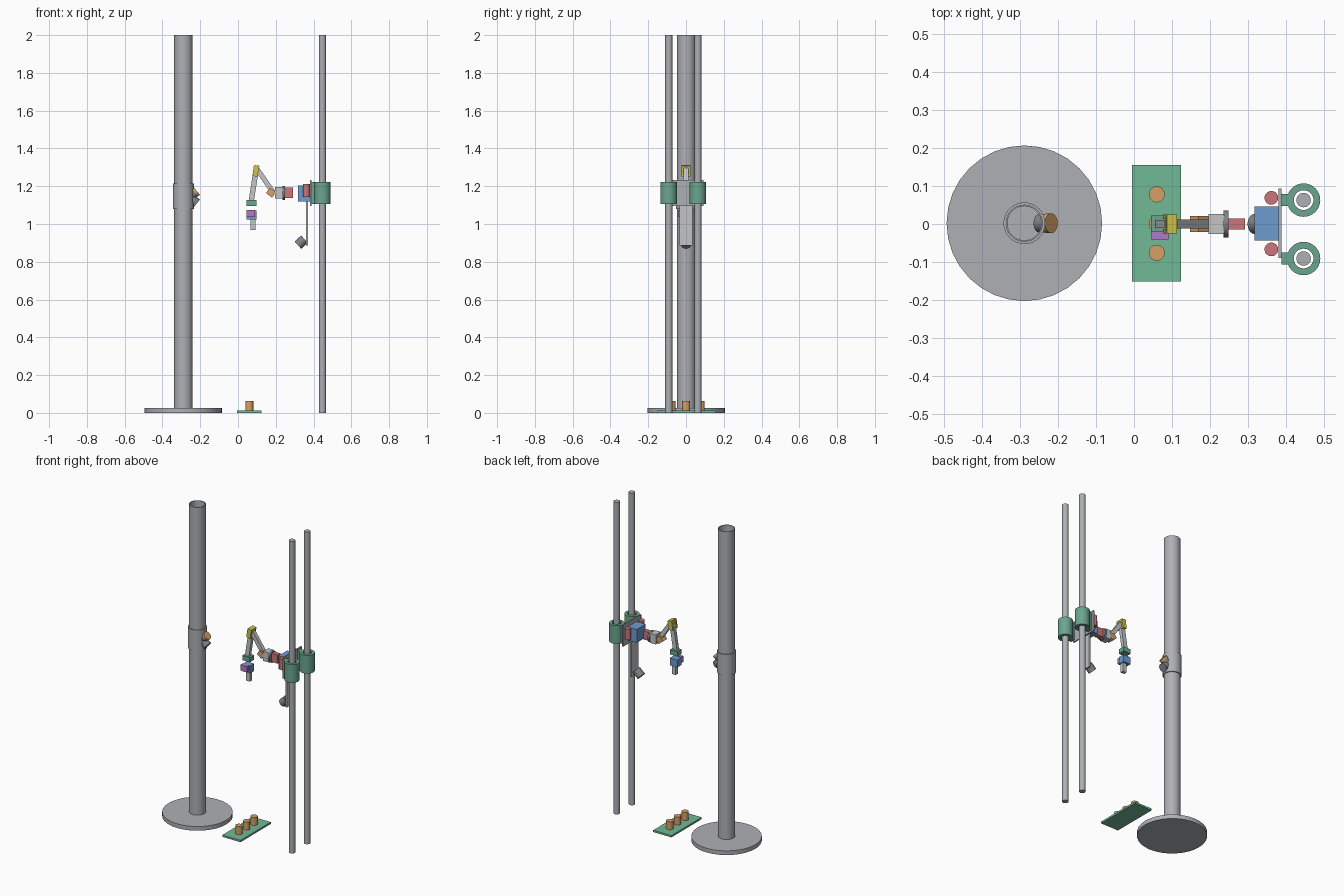
import bpy
import bmesh
from math import radians
from mathutils import Vector

cube = bpy.data.objects.get("Cube")
if cube:
    bpy.data.objects.remove(cube, do_unlink=True)


def linear(c):
    return c / 12.92 if c <= 0.04045 else ((c + 0.055) / 1.055) ** 2.4


def material(name, r, g, b):
    m = bpy.data.materials.new(name)
    m.use_nodes = True
    col = (linear(r), linear(g), linear(b), 1)
    m.diffuse_color = col
    m.node_tree.nodes["Principled BSDF"].inputs["Base Color"].default_value = col
    return m


GREY = material("steel grey", 0.68, 0.69, 0.71)
LIGHT = material("light grey", 0.76, 0.77, 0.78)
DARK = material("dark grey", 0.5, 0.51, 0.53)
TEAL = material("clamp green", 0.42, 0.65, 0.56)
GREEN = material("board green", 0.45, 0.73, 0.59)
ORANGE = material("orange", 0.84, 0.63, 0.4)
RED = material("red", 0.8, 0.46, 0.47)
BLUE = material("blue", 0.43, 0.61, 0.81)
YELLOW = material("yellow", 0.82, 0.77, 0.29)
PURPLE = material("purple", 0.7, 0.47, 0.8)


def box(name, x, y, z, mat, tilt=0):
    """Box from (min, max) ranges, tilted about its centre in the xz plane."""
    spans = (x, y, z)
    bpy.ops.mesh.primitive_cube_add(size=1, location=[(a + b) / 2 for a, b in spans])
    ob = bpy.context.object
    ob.name = name
    for v in ob.data.vertices:
        v.co = [c * (b - a) for c, (a, b) in zip(v.co, spans)]
    ob.rotation_euler.y = radians(tilt)
    ob.data.materials.append(mat)
    return ob


def cylinder(name, start, end, radius, mat, sides=32):
    """Solid cylinder between two points."""
    a, b = Vector(start), Vector(end)
    bpy.ops.mesh.primitive_cylinder_add(vertices=sides, radius=radius,
                                        depth=(b - a).length, location=(a + b) / 2)
    ob = bpy.context.object
    ob.name = name
    ob.rotation_euler = (b - a).to_track_quat('Z', 'Y').to_euler()
    ob.data.materials.append(mat)
    bpy.ops.object.shade_smooth_by_angle()
    return ob


def tube(name, x, y, z, outer, inner, mat, sides=32):
    """Upright hollow tube spun from a rectangular profile."""
    bm = bmesh.new()
    pts = [(inner, z[0]), (outer, z[0]), (outer, z[1]), (inner, z[1])]
    vs = [bm.verts.new((r, 0, h)) for r, h in pts]
    edges = [bm.edges.new((vs[i], vs[(i + 1) % 4])) for i in range(4)]
    bmesh.ops.spin(bm, geom=vs + edges, axis=(0, 0, 1), cent=(0, 0, 0),
                   angle=radians(360), steps=sides)
    bmesh.ops.remove_doubles(bm, verts=bm.verts, dist=0.0001)
    bmesh.ops.recalc_face_normals(bm, faces=bm.faces)
    me = bpy.data.meshes.new(name)
    bm.to_mesh(me)
    bm.free()
    ob = bpy.data.objects.new(name, me)
    ob.location = (x, y, 0)
    me.materials.append(mat)
    bpy.context.collection.objects.link(ob)
    bpy.ops.object.select_all(action='DESELECT')
    ob.select_set(True)
    bpy.context.view_layer.objects.active = ob
    bpy.ops.object.shade_smooth_by_angle()
    return ob


def beam(name, start, end, width, half_y, mat):
    """Flat bar between two xz points."""
    a, b = Vector((start[0], 0, start[1])), Vector((end[0], 0, end[1]))
    mid, length = (a + b) / 2, (b - a).length
    ob = box(name, (mid.x - width / 2, mid.x + width / 2), (-half_y, half_y),
             (mid.z - length / 2, mid.z + length / 2), mat)
    ob.rotation_euler = (0, (b - a).angle(Vector((0, 0, 1))) * (1 if b.x > a.x else -1), 0)
    return ob


# Pillar on a round foot, with a sleeve
PX, PY = -0.289, 0.002
cylinder("pillar_foot", (PX, PY, 0), (PX, PY, 0.027), 0.205, GREY)
tube("pillar", PX, PY, (0.027, 2), 0.049, 0.045, GREY)
tube("pillar_sleeve", PX, PY, (1.08, 1.215), 0.055, 0.048, GREY)

# Two lamps on the sleeve, aimed up and down
for side, s, cap in (("upper", 1, ORANGE), ("lower", -1, DARK)):
    d = Vector((0.77, 0, 0.64 * s))
    face = Vector((-0.218, PY, 1.142 + 0.033 * s))
    cylinder(side + "_lamp", face - d * 0.04, face - d * 0.014, 0.025, DARK)
    cylinder(side + "_lamp_cap", face - d * 0.014, face, 0.026, cap)

# Floor board with three posts
box("floor_board", (-0.005, 0.124), (-0.152, 0.155), (0, 0.012), GREEN)
for name, y in (("front", -0.076), ("middle", 0.001), ("back", 0.078)):
    cylinder(name + "_post", (0.06, y, 0.012), (0.06, y, 0.063), 0.021, ORANGE)

# Twin rods, sliding clamps and motors
for name, y in (("front", -0.091), ("back", 0.063)):
    cylinder(name + "_rod", (0.447, y, 0), (0.447, y, 2), 0.019, GREY)
    tube(name + "_clamp", 0.447, y, (1.105, 1.222), 0.044, 0.026, TEAL)
    box(name + "_clamp_tab", (0.389, 0.412), (y - 0.016, y + 0.016), (1.105, 1.222), TEAL)
for name, y in (("front", -0.067), ("back", 0.069)):
    cylinder(name + "_motor", (0.362, y, 1.143), (0.362, y, 1.212), 0.018, RED)

# Carriage plate, hanging camera bracket and camera
box("carriage_plate", (0.381, 0.389), (-0.09, 0.093), (1.095, 1.233), GREY)
box("carriage_block", (0.317, 0.382), (-0.044, 0.046), (1.12, 1.205), BLUE)
box("camera_bracket", (0.361, 0.371), (-0.035, 0.035), (0.885, 1.125), LIGHT)
cylinder("camera", (0.352, 0, 0.92), (0.317, 0, 0.888), 0.026, DARK)

# Arm shoulder
box("shoulder_motor", (0.249, 0.292), (-0.015, 0.015), (1.137, 1.192), RED)
cylinder("shoulder_flange", (0.236, 0, 1.164), (0.249, 0, 1.164), 0.036, DARK)
box("shoulder_block", (0.196, 0.237), (-0.026, 0.026), (1.134, 1.195), LIGHT)
box("shoulder_joint", (0.155, 0.195), (-0.021, 0.021), (1.148, 1.184), ORANGE, 38)

# Arm links and forked elbow
beam("upper_link", (0.188, 1.165), (0.103, 1.288), 0.026, 0.012, LIGHT)
beam("lower_link", (0.07, 1.12), (0.096, 1.288), 0.028, 0.011, LIGHT)
box("elbow_cap", (0.085, 0.112), (-0.025, 0.025), (1.29, 1.31), YELLOW, 8)
for name, s in (("front", -1), ("back", 1)):
    y = sorted((0.013 * s, 0.025 * s))
    box(name + "_elbow_cheek", (0.08, 0.108), y, (1.252, 1.306), YELLOW, 8)

# Wrist and gripper
box("wrist_block", (0.045, 0.098), (-0.021, 0.023), (1.096, 1.126), TEAL)
box("gripper_body", (0.046, 0.099), (-0.02, 0.022), (1.025, 1.072), BLUE)
box("gripper_motor", (0.046, 0.091), (-0.041, -0.02), (1.038, 1.075), PURPLE)
box("gripper_finger", (0.066, 0.093), (-0.011, 0.011), (0.967, 1.03), LIGHT)
